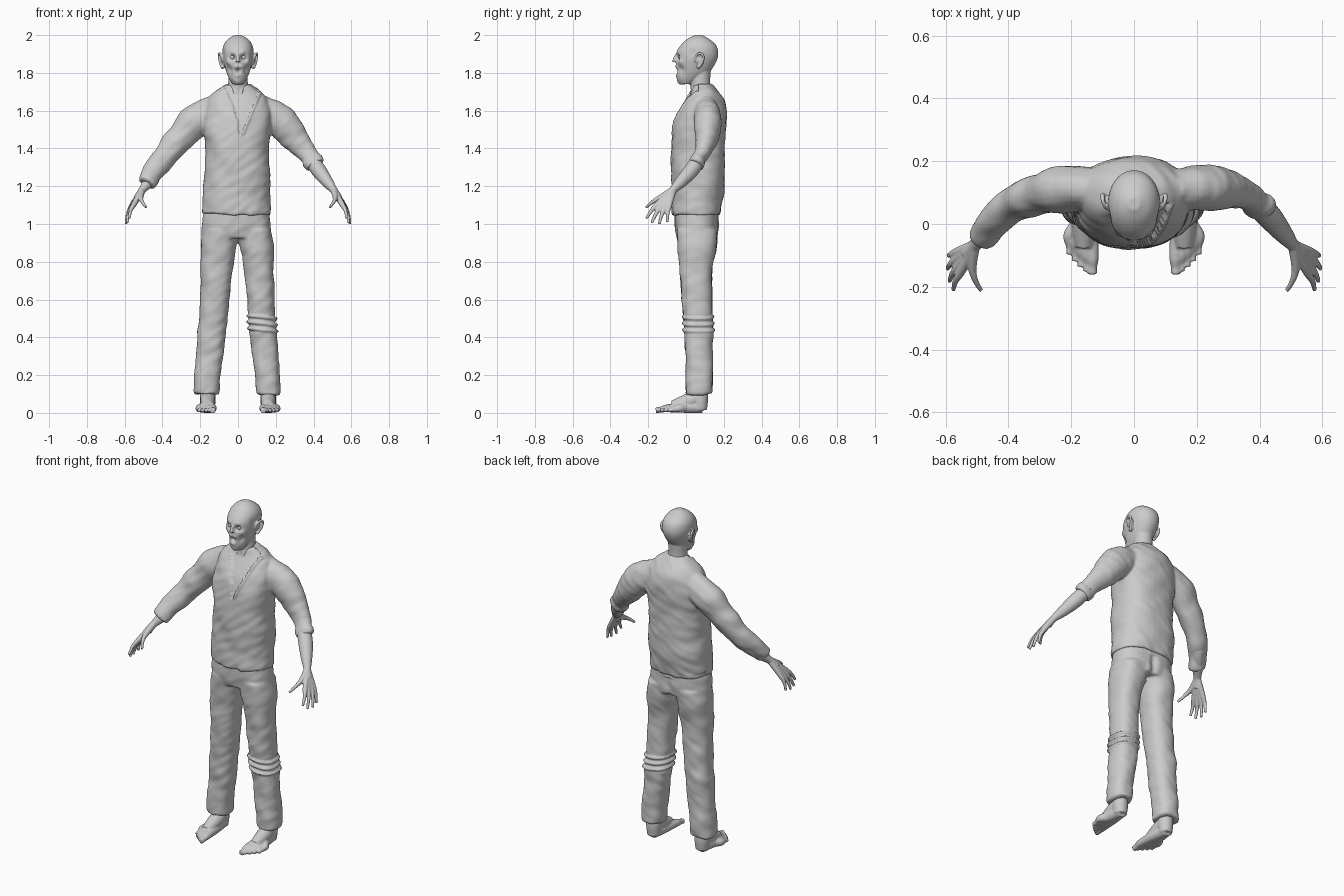
import bpy, bmesh, math
from math import sin, cos, tau, exp
from mathutils import Vector, noise

cube = bpy.data.objects.get("Cube")
if cube:
    bpy.data.objects.remove(cube, do_unlink=True)

grey = bpy.data.materials.new("plain_grey")
grey.use_nodes = True
grey.diffuse_color = (0.6, 0.6, 0.6, 1)
grey.node_tree.nodes["Principled BSDF"].inputs["Base Color"].default_value = (0.6, 0.6, 0.6, 1)


def spline(rows, steps=5):
    """Catmull-Rom interpolation through rows of numbers."""
    out = []
    for i in range(len(rows) - 1):
        a, b, c, d = (rows[max(0, min(len(rows) - 1, i + k))] for k in (-1, 0, 1, 2))
        for s in range(steps):
            t = s / steps
            out.append([q + 0.5 * t * (r - p + t * (2 * p - 5 * q + 4 * r - e + t * (3 * (q - r) + e - p)))
                        for p, q, r, e in zip(a, b, c, d)])
    return out + [list(rows[-1])]


def skin(bm, rings):
    loops = [[bm.verts.new(p) for p in ring] for ring in rings]
    n = len(loops[0])
    for lo, hi in zip(loops, loops[1:]):
        for i in range(n):
            j = (i + 1) % n
            bm.faces.new((lo[i], lo[j], hi[j], hi[i]))
    bm.faces.new(loops[0][::-1])
    bm.faces.new(loops[-1])


def stack(bm, rows, power=0.85, n=40):
    """Horizontal rounded sections given as z, x range, y range."""
    def ring(z, x0, x1, y0, y1):
        for k in range(n):
            c, s = cos(tau * k / n), sin(tau * k / n)
            c, s = (math.copysign(abs(v) ** power, v) for v in (c, s))
            yield ((x0 + x1) / 2 + c * (x1 - x0) / 2, (y0 + y1) / 2 + s * (y1 - y0) / 2, z)
    skin(bm, [list(ring(*r)) for r in spline(rows)])


def limb(bm, rows, ref=(0, 1, 0), flat=1.0, side=1, n=20):
    """Tube through points x, y, z, radius."""
    pts = [(Vector((side * x, y, z)), r) for x, y, z, r in spline(rows)]
    rings = []
    for i, (p, r) in enumerate(pts):
        t = (pts[min(i + 1, len(pts) - 1)][0] - pts[max(i - 1, 0)][0]).normalized()
        a = Vector(ref)
        a = (a - t * a.dot(t)).normalized()
        b = t.cross(a)
        rings.append([p + a * (r * flat * cos(tau * k / n)) + b * (r * sin(tau * k / n)) for k in range(n)])
    skin(bm, rings)


def fuse(name, bm, voxel, smooth, shape=None):
    """Blend the overlapping pieces into one skin, then push each vertex by a rule."""
    bmesh.ops.recalc_face_normals(bm, faces=bm.faces)
    raw = bpy.data.meshes.new(name)
    bm.to_mesh(raw)
    bm.free()
    obj = bpy.data.objects.new(name, raw)
    bpy.context.collection.objects.link(obj)
    mod = obj.modifiers.new("blend", 'REMESH')
    mod.mode, mod.voxel_size = 'VOXEL', voxel
    mod = obj.modifiers.new("relax", 'SMOOTH')
    mod.iterations = smooth
    dg = bpy.context.evaluated_depsgraph_get()
    mesh = bpy.data.meshes.new_from_object(obj.evaluated_get(dg))
    obj.modifiers.clear()
    obj.data = mesh
    if shape:
        moves = [shape(v.co.copy(), v.normal.copy()) for v in mesh.vertices]
        for v, m in zip(mesh.vertices, moves):
            v.co += m
    mesh.materials.clear()
    mesh.materials.append(grey)
    mesh.shade_smooth()
    return obj


def folds(p, amount):
    wide = noise.noise(Vector((p.x * 7, p.y * 7, p.z * 9 + p.x * 6)))
    fine = noise.noise(Vector((p.x * 12 + 5, p.y * 12, p.z * 24 - p.x * 14)))
    return amount * (wide + 0.5 * fine)


# Shirt: torso and two sleeves, the left one pushed up higher
bm = bmesh.new()
stack(bm, [(1.05, -.192, .172, -.072, .18), (1.12, -.19, .168, -.075, .192), (1.2, -.185, .17, -.078, .207),
           (1.3, -.175, .167, -.082, .207), (1.4, -.172, .165, -.08, .207), (1.5, -.18, .175, -.072, .212),
           (1.58, -.18, .175, -.052, .215), (1.65, -.165, .16, -.015, .2), (1.7, -.125, .12, .012, .17),
           (1.74, -.07, .07, .022, .135)])
limb(bm, [(.12, .11, 1.6, .08), (.22, .115, 1.55, .087), (.3, .11, 1.455, .075), (.36, .09, 1.38, .056),
          (.385, .07, 1.35, .05), (.395, .062, 1.335, .057), (.41, .05, 1.31, .052)], flat=.82)
limb(bm, [(.12, .11, 1.6, .08), (.22, .11, 1.55, .087), (.31, .09, 1.45, .077), (.4, .05, 1.34, .064),
          (.45, .0, 1.275, .055), (.47, -.03, 1.235, .05), (.482, -.045, 1.215, .046)], flat=.85, side=-1)


def shirt_rule(p, nrm):
    push = nrm * folds(p, .008)
    t = (p.z - 1.47) / .25
    if t > 0 and p.y < .06 and nrm.y < .2:
        rag = .008 * noise.noise(p * 40)
        left, right = .005 - .075 * t * t, .01 + .105 * t
        if left + rag < p.x < right + rag:
            return Vector((0, .014, -.004))
        if right < p.x < right + .02:
            push += nrm * .006
    if p.z < 1.08:
        push.z += .04 * max(0, -p.x) + .006 * noise.noise(p * 15)
    return push


fuse("shirt", bm, .007, 5, shirt_rule)

# Trousers: hips and two wide legs, with a bunched band at the left knee
bm = bmesh.new()
stack(bm, [(.925, -.19, .182, -.045, .165), (1.0, -.192, .174, -.06, .172), (1.09, -.175, .157, -.055, .168)])
for side, wide in ((1, 0), (-1, .008)):
    rows = [(.1, .1, .222, 0, .138), (.2, .09, .222, -.003, .142), (.32, .075, .212, -.002, .14),
            (.45, .06, .205, -.01, .145), (.6, .046, .195, -.022, .138), (.75, .03, .19, -.032, .14),
            (.87, .01, .187, -.045, .162), (.97, -.01, .176, -.05, .168)]
    stack(bm, [(z, *sorted((side * a, side * (b + wide))), c, d) for z, a, b, c, d in rows])


def trouser_rule(p, nrm):
    push = nrm * folds(p, .007)
    if p.x > .02 and .43 < p.z < .52:
        wave = sin((p.z + .12 * (p.x - .14) - .43) * tau / .034)
        push += nrm * (.003 + .007 * wave)
    # seam hollow between the buttocks
    if p.y > .1 and .88 < p.z < 1.03:
        push.y -= .014 * exp(-(p.x / .02) ** 2)
    if p.z < .14:
        push.z += .012 * noise.noise(p * 12)
    return push


fuse("trousers", bm, .007, 5, trouser_rule)

# Bare forearms with open hands, and bare feet
fingers = [((.55, -.15, 1.105), (.575, -.21, 1.03)), ((.558, -.132, 1.095), (.587, -.182, 1.005)),
           ((.563, -.11, 1.092), (.594, -.142, 1.0)), ((.563, -.09, 1.095), (.59, -.1, 1.01)),
           ((.515, -.135, 1.14), (.487, -.212, 1.088))]
for side, label in ((1, "left"), (-1, "right")):
    bm = bmesh.new()
    wrist = (.508, -.07, 1.178, .02)
    limb(bm, [(.385, .07, 1.345, .038), (.43, .025, 1.28, .04), (.475, -.03, 1.22, .031), wrist,
              (.53, -.095, 1.14, .022)], side=side)
    for knuckle, tip in fingers:
        middle = Vector(knuckle).lerp(Vector(tip), .5) + Vector((.006, -.002, .004))
        limb(bm, [wrist, (*knuckle, .0155), (*middle, .0105), (*tip, .0075)], ref=(1, 0, 0), flat=.9, side=side)
    fuse(label + "_forearm_and_hand", bm, .0035, 4)

    bm = bmesh.new()
    limb(bm, [(.16, .075, .2, .042), (.16, .075, .12, .04), (.16, .075, .07, .042), (.16, .075, .015, .036)],
         side=side)
    limb(bm, [(.16, .07, .085, .038), (.16, .01, .062, .04), (.16, -.07, .035, .03)], ref=(1, 0, 0), side=side)
    for k in range(5):
        x, y = .133 + .018 * k, -.16 + .009 * k * k ** .4
        size = .016 if k == 0 else .0115
        limb(bm, [(.16, .085, .03, .032), (.145 + .008 * k, 0, .028, .028), (x, y + .06, .024, .021),
                  (x, y + .025, .017, size), (x, y, .014, size)], ref=(1, 0, 0), side=side)
    fuse(label + "_foot", bm, .0045, 4, lambda p, nrm: Vector((0, 0, max(0, -p.z))))

# Head and neck, with the face pressed in and out of the skull
bm = bmesh.new()
stack(bm, [(1.74, -.03, .03, -.03, .03), (1.765, -.045, .045, -.046, .07), (1.8, -.06, .06, -.05, .12),
           (1.84, -.072, .072, -.054, .15), (1.88, -.081, .081, -.054, .168), (1.915, -.083, .083, -.048, .17),
           (1.95, -.075, .075, -.025, .157), (1.98, -.052, .052, .008, .122), (2.0, -.018, .018, .045, .085)],
      power=.95)
limb(bm, [(0, .085, 1.62, .07), (0, .08, 1.7, .056), (0, .076, 1.75, .052), (0, .08, 1.82, .052)])
limb(bm, [(0, -.045, 1.9, .008), (0, -.056, 1.88, .011), (0, -.061, 1.855, .012)], ref=(1, 0, 0))
for side in (1, -1):
    limb(bm, [(.078, .05, 1.86, .007), (.09, .052, 1.89, .007), (.099, .075, 1.903, .007), (.1, .092, 1.885, .007),
              (.093, .083, 1.85, .007), (.08, .062, 1.825, .009)], ref=(1, 0, 0), side=side)
    limb(bm, [(.07, .07, 1.835, .014), (.083, .073, 1.86, .02), (.085, .076, 1.885, .017)],
         ref=(1, 0, 0), flat=.4, side=side)
    # collarbone and muscle in the open neckline
    limb(bm, [(.035, .08, 1.79, .014), (.02, .04, 1.72, .011), (.012, .03, 1.67, .012)], side=side)

# x, y, z, radius, push: sockets, brows, cheekbones, cheeks, nostrils, mouth, lips, chin
marks = [(.031, -.048, 1.882, .016, -.02), (.03, -.05, 1.91, .012, .005), (.052, -.03, 1.858, .016, .007),
         (.05, -.03, 1.815, .02, -.01), (.008, -.064, 1.85, .007, -.016), (0, -.052, 1.81, .013, -.02),
         (.013, -.05, 1.832, .01, .005), (0, -.048, 1.787, .012, .006), (0, -.035, 1.752, .016, .006),
         (.075, .03, 1.905, .025, -.005)]


def face_rule(p, nrm):
    q = Vector((abs(p.x), p.y, p.z))
    total = sum(d * exp(-(q - Vector((x, y, z))).length_squared / (r * r)) for x, y, z, r, d in marks)
    return nrm * total


fuse("head", bm, .0038, 4, face_rule)

# Eyeballs
for side, label in ((1, "left"), (-1, "right")):
    bm = bmesh.new()
    bmesh.ops.create_uvsphere(bm, u_segments=20, v_segments=12, radius=.0125)
    mesh = bpy.data.meshes.new(label + "_eye")
    bm.to_mesh(mesh)
    bm.free()
    mesh.materials.append(grey)
    mesh.shade_smooth()
    eye = bpy.data.objects.new(label + "_eye", mesh)
    eye.location = (side * .031, -.027, 1.882)
    bpy.context.collection.objects.link(eye)
